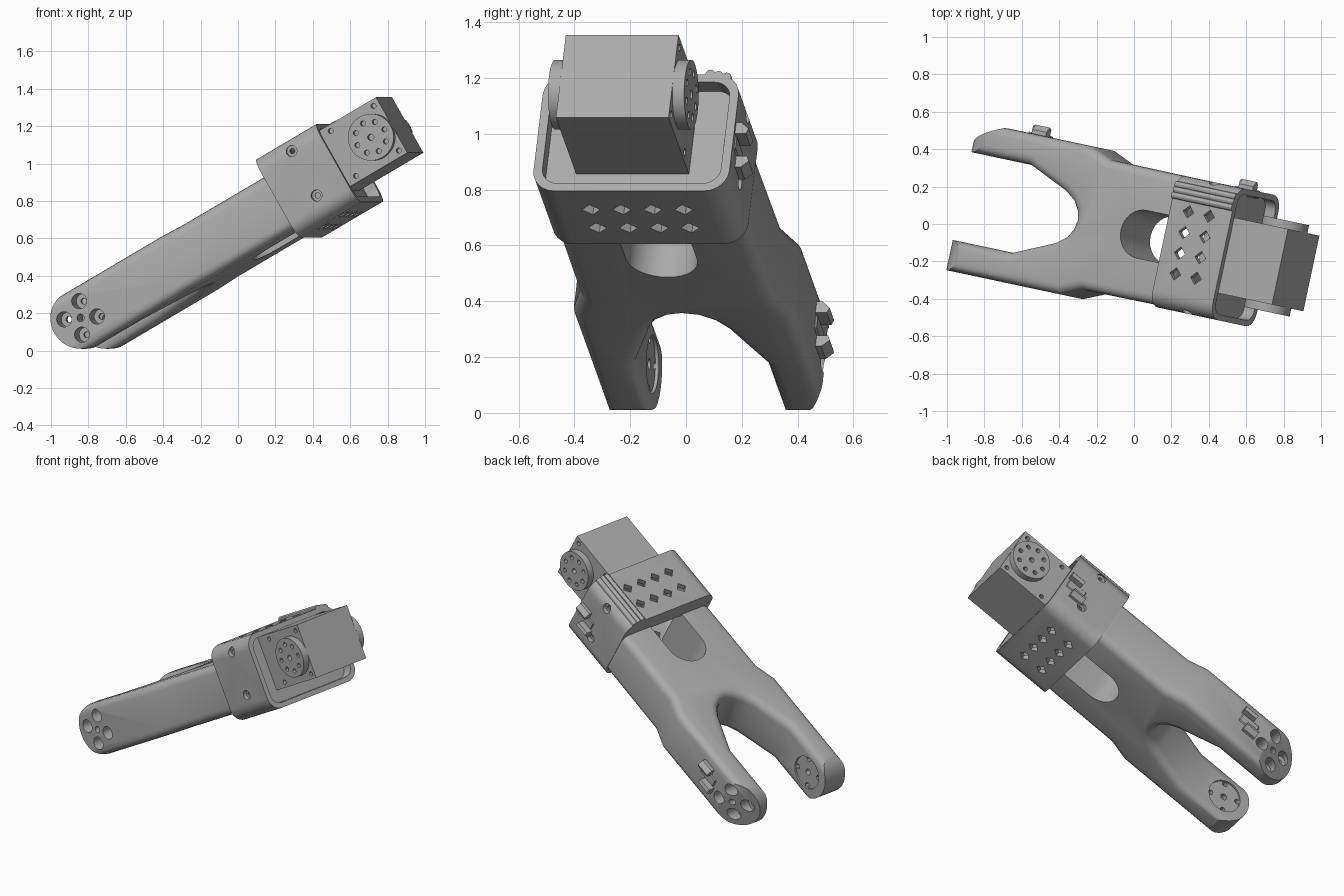
import bpy, bmesh
from math import sin, cos, pi, radians
from mathutils import Matrix

cube = bpy.data.objects.get("Cube")
if cube:
    bpy.data.objects.remove(cube)

# Parts are modelled in arm space: u along the arm, v across, w through its thickness
YAW, PITCH, MID, THICK = radians(12), radians(30), -0.045, 0.534
U = (cos(PITCH) * cos(YAW), -cos(PITCH) * sin(YAW), sin(PITCH))
V = (sin(YAW), cos(YAW), 0)
W = (-sin(PITCH) * cos(YAW), sin(PITCH) * sin(YAW), cos(PITCH))
ARM_SPACE = Matrix((U, V, W)).transposed().to_4x4()

grey = bpy.data.materials.new("grey plastic")
grey.use_nodes = True
grey.diffuse_color = (0.4, 0.4, 0.4, 1)
grey.node_tree.nodes["Principled BSDF"].inputs["Base Color"].default_value = (0.4, 0.4, 0.4, 1)
parts = []


def prism(name, points, axis, lo, hi, keep=True):
    """Extrude a 2D outline along one arm axis."""
    place = {"u": lambda a, b, t: (t, a, b),
             "v": lambda a, b, t: (a, t, b),
             "w": lambda a, b, t: (a, b, t)}[axis]
    bm = bmesh.new()
    rings = [[bm.verts.new(place(a, b, t)) for a, b in points] for t in (lo, hi)]
    n = len(points)
    bm.faces.new(rings[0])
    bm.faces.new(rings[1])
    for i in range(n):
        j = (i + 1) % n
        bm.faces.new((rings[0][i], rings[0][j], rings[1][j], rings[1][i]))
    bmesh.ops.recalc_face_normals(bm, faces=bm.faces)
    mesh = bpy.data.meshes.new(name)
    bm.to_mesh(mesh)
    bm.free()
    mesh.materials.append(grey)
    obj = bpy.data.objects.new(name, mesh)
    bpy.context.scene.collection.objects.link(obj)
    if keep:
        parts.append(obj)
    return obj


def rect(a0, a1, b0, b1):
    return [(a0, b0), (a1, b0), (a1, b1), (a0, b1)]


def circle(a, b, r, n=24, turn=0.0):
    return [(a + r * cos(turn + 2 * pi * i / n), b + r * sin(turn + 2 * pi * i / n)) for i in range(n)]


def rounded(a0, a1, b0, b1, r, n=6):
    pts = []
    corners = ((a1 - r, b1 - r), (a0 + r, b1 - r), (a0 + r, b0 + r), (a1 - r, b0 + r))
    for k, (ca, cb) in enumerate(corners):
        for i in range(n + 1):
            t = (k + i / n) * pi / 2
            pts.append((ca + r * cos(t), cb + r * sin(t)))
    return pts


def apply_all(obj):
    bpy.ops.object.select_all(action="DESELECT")
    bpy.context.view_layer.objects.active = obj
    obj.select_set(True)
    for mod in list(obj.modifiers):
        bpy.ops.object.modifier_apply(modifier=mod.name)


def combine(obj, points, axis, lo, hi, operation="DIFFERENCE"):
    tool = prism("cutter", points, axis, lo, hi, keep=False)
    tool.hide_render = True
    mod = obj.modifiers.new("cut", "BOOLEAN")
    mod.operation, mod.object, mod.solver = operation, tool, "EXACT"
    apply_all(obj)
    bpy.data.objects.remove(tool)


def bevel(obj, width, segments=4, angle=40):
    mod = obj.modifiers.new("bevel", "BEVEL")
    mod.width, mod.segments = width, segments
    mod.limit_method, mod.angle_limit = "ANGLE", radians(angle)
    apply_all(obj)


# Forked arm: half outline mirrored about the centre line
half = [(0.7, 0.352), (0.16, 0.355), (0.03, 0.405), (-0.9, 0.405), (-0.9, 0.24), (-0.32, 0.24),
        (-0.07, 0.14), (-0.01, 0.10), (0.025, 0.05)]
outline = [(u, MID + v) for u, v in half] + [(0.035, MID)] + [(u, MID - v) for u, v in reversed(half)]
arm = prism("forked_arm", outline, "w", THICK - 0.163, THICK + 0.16)
bevel(arm, 0.05)

# Round fork ends
HUB, R = -0.575, 0.165
side = [(0.9, THICK - R), (0.9, THICK + R)]
side += [(HUB + R * cos(t), THICK + R * sin(t)) for t in (pi / 2 + pi * i / 24 for i in range(25))]
combine(arm, side, "v", -1, 1, "INTERSECT")

# Slanted outer face on the left fork tip
combine(arm, [(-0.5, 0.37), (-0.5, 0.6), (-1, 0.6), (-1, 0.11)], "w", 0, 1)

# Slot through the arm, with a flared rim
slot = rounded(0.33, 0.9, MID - 0.13, MID + 0.13, 0.129, 8)
combine(arm, slot, "w", 0, 1)

# Fork hubs: horn recess, counterbored screw holes and centre bore
for sign in (-1, 1):
    inner, outer = MID + sign * 0.24, MID + sign * 0.6
    floor = MID + sign * 0.265
    combine(arm, circle(HUB, THICK, 0.105, 32), "v", *sorted((inner - sign * 0.05, inner + sign * 0.012)))
    combine(arm, circle(HUB, THICK, 0.02, 16), "v", *sorted((inner - sign * 0.05, outer)))
    for k in range(4):
        t = radians(65 + 90 * k)
        a, b = HUB + 0.09 * cos(t), THICK + 0.09 * sin(t)
        combine(arm, circle(a, b, 0.041, 20), "v", *sorted((floor + sign * 0.02, outer)))
        combine(arm, circle(a, b, 0.016, 12), "v", *sorted((inner - sign * 0.05, outer)))

# Motor bracket: rounded sleeve with a recessed open end
V0, V1, W0, W1, U0, U1 = -0.41, 0.308, 0.318, 0.80, 0.66, 1.04
bracket = prism("motor_bracket", rounded(V0, V1, W0, W1, 0.085), "u", U0, U1)
wall = 0.032
combine(bracket, rounded(V0 + wall, V1 - wall, W0 + wall, W1 - wall, 0.06), "u", U0 + 0.035, 0.94)
combine(bracket, rounded(V0 + wall, V1 - wall, W0 + wall, W1 - wall, 0.06), "u", 0.975, 1.2)
combine(bracket, rect(MID - 0.13, MID + 0.13, 0.385, 0.68), "u", 0.6, 0.72)

# Diamond vents, top and bottom
for i in range(2):
    for j in range(4):
        spot = circle(0.775 + 0.13 * i, MID - 0.17 + 0.113 * j, 0.034, 4)
        combine(bracket, spot, "w", 0, 1)

# Bracket side screw holes
for w in (0.46, 0.735):
    for lo, hi in ((V0 - 0.1, V0 + 0.025), (V1 - 0.025, V1 + 0.1)):
        combine(bracket, circle(0.862, w, 0.03, 20), "v", lo, hi)
    combine(bracket, circle(0.862, w, 0.014, 12), "v", -1, 1)

# Cable ridges on top of the bracket
for i in range(3):
    prism("cable_ridge", circle(0.195 + 0.03 * i, 0.802 - 0.006 * i, 0.018, 12), "u", U0, U1)

# Servo motor body
M0, M1, MW0, MW1 = -0.268, 0.145, 0.425, 0.768
motor = prism("motor_body", rect(M0, M1, MW0, MW1), "u", 0.97, 1.38)
for u, w in ((1.345, 0.735), (1.345, 0.458), (1.075, 0.735), (1.075, 0.458)):
    for lo, hi in ((M0 - 0.1, M0 + 0.03), (M1 - 0.03, M1 + 0.1)):
        combine(motor, circle(u, w, 0.014, 12), "v", lo, hi)

# Motor horns with a ring of holes
HORN_U, HORN_W = 1.256, 0.592
for name, lo, hi in (("right_horn", M0 - 0.043, M0), ("left_horn", M1, M1 + 0.043)):
    horn = prism(name, circle(HORN_U, HORN_W, 0.125, 48), "v", lo, hi)
    outer = lo if lo < M0 else hi
    depth = (outer - 0.03, outer + 0.03)
    combine(horn, circle(HORN_U, HORN_W, 0.017, 16), "v", *depth)
    for k in range(8):
        t = 2 * pi * k / 8
        combine(horn, circle(HORN_U + 0.085 * cos(t), HORN_W + 0.085 * sin(t), 0.014, 12), "v", *depth)


# Cable clips: a base and two hooked fingers
def clip(name, u, v, w):
    base = prism(name + "_base", rect(u - 0.065, u + 0.065, w - 0.03, w + 0.03), "v", v - 0.03, v + 0.015)
    bevel(base, 0.006, 1)
    for sign in (-1, 1):
        hook = [(v, w + sign * 0.03), (v + 0.05, w + sign * 0.03), (v + 0.058, w + sign * 0.05),
                (v + 0.03, w + sign * 0.075), (v - 0.02, w + sign * 0.075)]
        prism(name + "_finger", hook, "u", u - 0.045 + sign * 0.03, u + 0.045 + sign * 0.03)


clip("bracket_clip", 0.95, V1 - 0.01, 0.535)
clip("fork_clip", -0.36, 0.352, 0.55)

# Move every part into place and shade it
for obj in parts:
    obj.matrix_world = ARM_SPACE
    bpy.ops.object.select_all(action="DESELECT")
    bpy.context.view_layer.objects.active = obj
    obj.select_set(True)
    bpy.ops.object.shade_smooth_by_angle(angle=radians(30))
